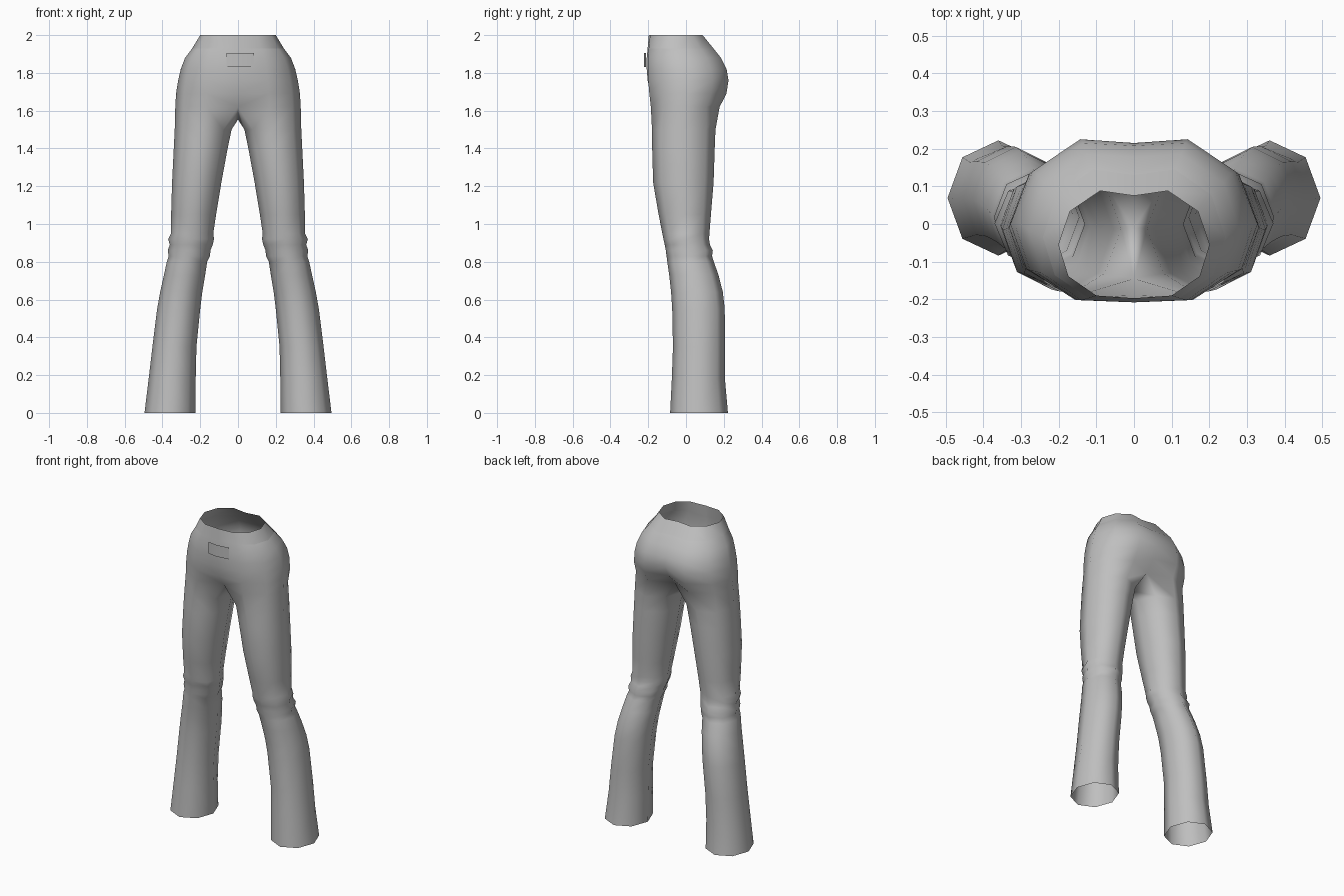
import bpy, bmesh, math

grey = bpy.data.materials.new("grey cloth")
grey.diffuse_color = (0.52, 0.52, 0.52, 1)


def make_object(name, bm):
    mesh = bpy.data.meshes.new(name)
    bm.to_mesh(mesh)
    bm.free()
    mesh.materials.append(grey)
    mesh.shade_smooth()
    obj = bpy.data.objects.new(name, mesh)
    bpy.context.collection.objects.link(obj)
    return obj


def bridge(bm, upper, lower, closed):
    n = len(upper)
    for i in range(n if closed else n - 1):
        j = (i + 1) % n
        bm.faces.new((lower[i], lower[j], upper[j], upper[i]))


# Hip half rings: z, half width, side y, front y, back y, front and back centre y
HIPS = [
    (2.00, 0.200, -0.055, -0.190, 0.088, -0.197, 0.075),
    (1.93, 0.242, -0.035, -0.197, 0.145, -0.203, 0.130),
    (1.88, 0.280, -0.015, -0.202, 0.185, -0.208, 0.178),
    (1.82, 0.303, 0.000, -0.202, 0.215, -0.208, 0.208),
    (1.76, 0.317, 0.000, -0.200, 0.225, -0.203, 0.215),
    (1.69, 0.328, 0.000, -0.194, 0.214, -0.188, 0.180),
    (1.62, 0.332, -0.008, -0.186, 0.178, -0.145, 0.115),
]
# Leg rings: z, inner x, outer x, front y, back y
LEGS = [
    (1.50, 0.034, 0.335, -0.180, 0.156),
    (1.40, 0.055, 0.340, -0.179, 0.152),
    (1.22, 0.088, 0.349, -0.174, 0.146),
    (1.05, 0.116, 0.354, -0.145, 0.132),
    (0.95, 0.131, 0.355, -0.125, 0.124),
    (0.92, 0.127, 0.370, -0.119, 0.122),
    (0.89, 0.134, 0.361, -0.113, 0.127),
    (0.86, 0.146, 0.372, -0.107, 0.142),
    (0.83, 0.148, 0.367, -0.103, 0.138),
    (0.80, 0.163, 0.377, -0.099, 0.147),
    (0.73, 0.174, 0.392, -0.089, 0.172),
    (0.64, 0.189, 0.412, -0.079, 0.195),
    (0.55, 0.200, 0.428, -0.073, 0.205),
    (0.35, 0.220, 0.453, -0.069, 0.206),
    (0.18, 0.224, 0.473, -0.075, 0.206),
    (0.00, 0.225, 0.495, -0.084, 0.222),
]

# Trousers: right half, mirrored
bm = bmesh.new()
prev = None
for z, w, side, front, back, fc, bc in HIPS:
    f, b = front - side, back - side
    points = [(0, fc), (0.5 * w, side + f), (0.87 * w, side + 0.62 * f), (w, side),
              (0.85 * w, side + 0.62 * b), (0.45 * w, side + b), (0, bc)]
    ring = [bm.verts.new((x, y, z)) for x, y in points]
    if prev:
        bridge(bm, prev, ring, False)
    prev = ring

# The crotch point closes the half ring into an eight-sided leg
prev = prev + [bm.verts.new((0, -0.01, 1.553))]
for z, xi, xo, yf, yb in LEGS:
    ring = []
    for i in range(8):
        a = math.radians(-135 + 45 * i)
        ring.append(bm.verts.new(((xi + xo) / 2 + (xo - xi) / 2 * math.cos(a),
                                  (yf + yb) / 2 + (yb - yf) / 2 * math.sin(a), z)))
    bridge(bm, prev, ring, True)
    prev = ring

# Crisp lower edge of the waistband
for e in bm.edges:
    if all(abs(v.co.z - 1.93) < 1e-4 for v in e.verts):
        e.smooth = False
trousers = make_object("trousers", bm)
mirror = trousers.modifiers.new("mirror", 'MIRROR')
mirror.use_clip = True
mirror.merge_threshold = 0.001

# Front patch: thin bent plate on the belly
bm = bmesh.new()
rows = [[bm.verts.new((x, y, z)) for x, y in ((-0.06, -0.213), (0, -0.222), (0.085, -0.211))]
        for z in (1.905, 1.83)]
bridge(bm, rows[0], rows[1], False)
make_object("front_patch", bm)
